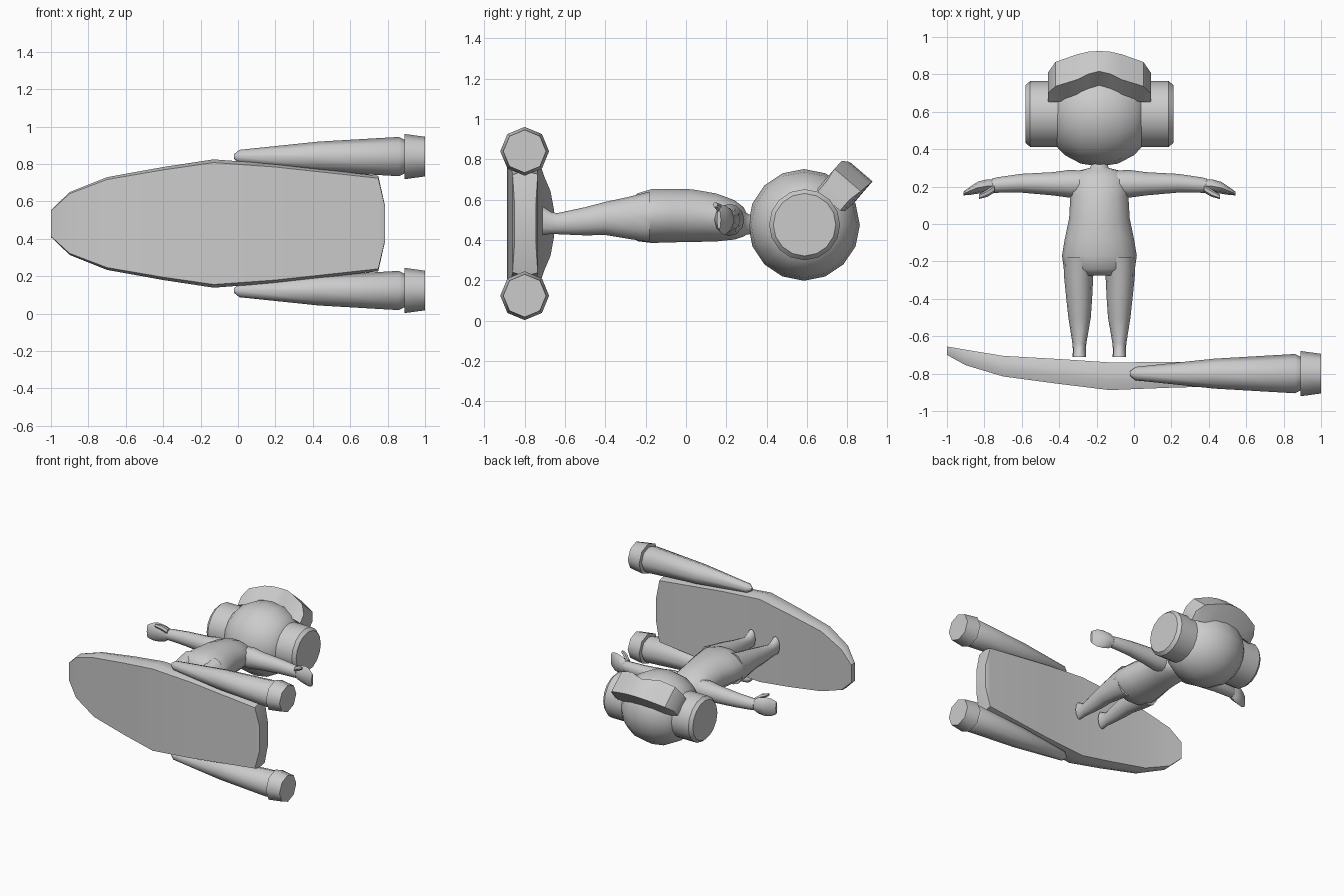
import bpy, bmesh
from math import sin, cos, tau, radians
from mathutils import Vector

if "Cube" in bpy.data.objects:
    bpy.data.objects.remove(bpy.data.objects["Cube"])

CX = -0.185   # rider centre line


def loft(name, rings, angle=35):
    """Skin equal-length rings of points and cap both ends."""
    bm = bmesh.new()
    loops = [[bm.verts.new(p) for p in r] for r in rings]
    n = len(loops[0])
    for a, b in zip(loops, loops[1:]):
        for i in range(n):
            j = (i + 1) % n
            bm.faces.new((a[i], a[j], b[j], b[i]))
    bm.faces.new(loops[0])
    bm.faces.new(loops[-1])
    bmesh.ops.recalc_face_normals(bm, faces=bm.faces)
    me = bpy.data.meshes.new(name)
    bm.to_mesh(me)
    bm.free()
    ob = bpy.data.objects.new(name, me)
    bpy.context.collection.objects.link(ob)
    bpy.ops.object.select_all(action='DESELECT')
    ob.select_set(True)
    bpy.context.view_layer.objects.active = ob
    bpy.ops.object.shade_smooth_by_angle(angle=radians(angle))
    return ob


def ring_x(x, y, z, ry, rz, n=12):
    return [Vector((x, y + ry * cos(tau * i / n), z + rz * sin(tau * i / n))) for i in range(n)]


def ring_y(y, x, z, rx, rz, n=12):
    return [Vector((x + rx * cos(tau * i / n), y, z + rz * sin(tau * i / n))) for i in range(n)]


# Hover board: x, half width, top y, bottom y
board = [(-1.0, .072, -.655, -.70), (-.9, .168, -.672, -.755), (-.7, .248, -.705, -.815),
         (-.4, .302, -.722, -.855), (-.13, .343, -.74, -.888), (.2, .318, -.738, -.875),
         (.75, .255, -.735, -.86), (.785, .1, -.745, -.85)]
rings = []
for x, w, t, b in board:
    m = (t + b) / 2
    half = [(t, .96), (m + .02, 1), (m - .02, 1), (b, .95)]
    rings.append([Vector((x, y, .482 + w * k)) for y, k in half] +
                 [Vector((x, y, .482 - w * k)) for y, k in reversed(half)])
loft("board", rings)

# Twin thrusters with nozzle rings
for side, s in (("upper", 1), ("lower", -1)):
    prof = [(-.022, .012), (.008, .036), (.43, .08), (.86, .105), (.89, .09)]
    loft(side + "_thruster", [ring_x(x, -.80, .482 + s * .358, r, r, 8) for x, r in prof], 50)
    loft(side + "_nozzle", [ring_x(x, -.80, .482 + s * .358, r, r, 8)
                            for x, r in ((.89, .121), (1.0, .106))], 50)

# Torso and neck: y, z, half width, half depth
torso = [(.33, .475, .04, .045), (.30, .48, .05, .055), (.285, .49, .11, .075), (.24, .50, .155, .1),
         (.15, .512, .155, .122), (.03, .521, .162, .134), (-.08, .521, .185, .136),
         (-.17, .519, .2, .137), (-.24, .513, .19, .122), (-.275, .51, .13, .09)]
loft("torso", [ring_y(y, CX, z, rx, rz, 14) for y, z, rx, rz in torso], 60)

for side, s in (("left", -1), ("right", 1)):
    # Legs: y, offset, z, half width, half depth
    leg = [(-.18, .105, .515, .088, .125), (-.28, .111, .51, .078, .105), (-.40, .108, .507, .069, .082),
           (-.50, .106, .493, .06, .07), (-.64, .107, .481, .037, .052), (-.67, .107, .485, .035, .055),
           (-.712, .107, .496, .036, .072)]
    loft(side + "_leg", [ring_y(y, CX + s * o, z, rx, rz) for y, o, z, rx, rz in leg], 60)
    # Arms: offset, y, half height, half depth
    arm = [(.08, .215, .07, .075), (.16, .215, .074, .08), (.25, .215, .062, .066), (.42, .218, .05, .054),
           (.55, .208, .041, .045), (.575, .204, .038, .042)]
    loft(side + "_arm", [ring_x(CX + s * o, y, .5, ry, rz) for o, y, ry, rz in arm], 60)
    # Hand with curled fingers and a thumb
    hand = [(.565, .204, .035, .04), (.60, .203, .036, .065), (.65, .194, .032, .075),
            (.69, .178, .022, .07), (.727, .163, .01, .05)]
    loft(side + "_hand", [ring_x(CX + s * o, y, .5, ry, rz, 8) for o, y, ry, rz in hand], 45)
    thumb = [(.56, .19, .53, .022), (.60, .165, .56, .02), (.645, .145, .575, .012)]
    loft(side + "_thumb", [ring_x(CX + s * o, y, z, r, r, 6) for o, y, z, r in thumb], 45)
    # Ear pods
    pod = [(.20, .176), (.37, .176), (.395, .155)]
    loft(side + "_ear_pod", [ring_x(CX + s * o, .588, .476, r, r, 16) for o, r in pod])

# Head: rounded, flattened at the sides
head = [(-.238, .15), (-.225, .175), (-.185, .217), (-.1, .262), (0, .277),
        (.1, .262), (.185, .217), (.225, .175), (.238, .15)]
loft("head", [ring_x(CX + o, .585, .475, r, r, 16) for o, r in head], 60)

# Goggles pushed up on the forehead: offset, back, front, bottom, top
U, V = Vector((0, .65, .76)), Vector((0, .76, -.65))
C = Vector((CX, .585, .475))
half = [(0, .2, .385, -.025, .118), (.06, .2, .38, -.04, .117), (.12, .2, .362, -.064, .114),
        (.235, .18, .31, -.066, .105), (.275, .17, .24, -.055, .09)]
stations = [(-o, *r) for o, *r in reversed(half[1:])] + half
loft("goggles", [[C + Vector((o, 0, 0)) + U * d + V * v
                  for d, v in ((bk, lo), (fr, lo), (fr, hi), (bk, hi))]
                 for o, bk, fr, lo, hi in stations])
